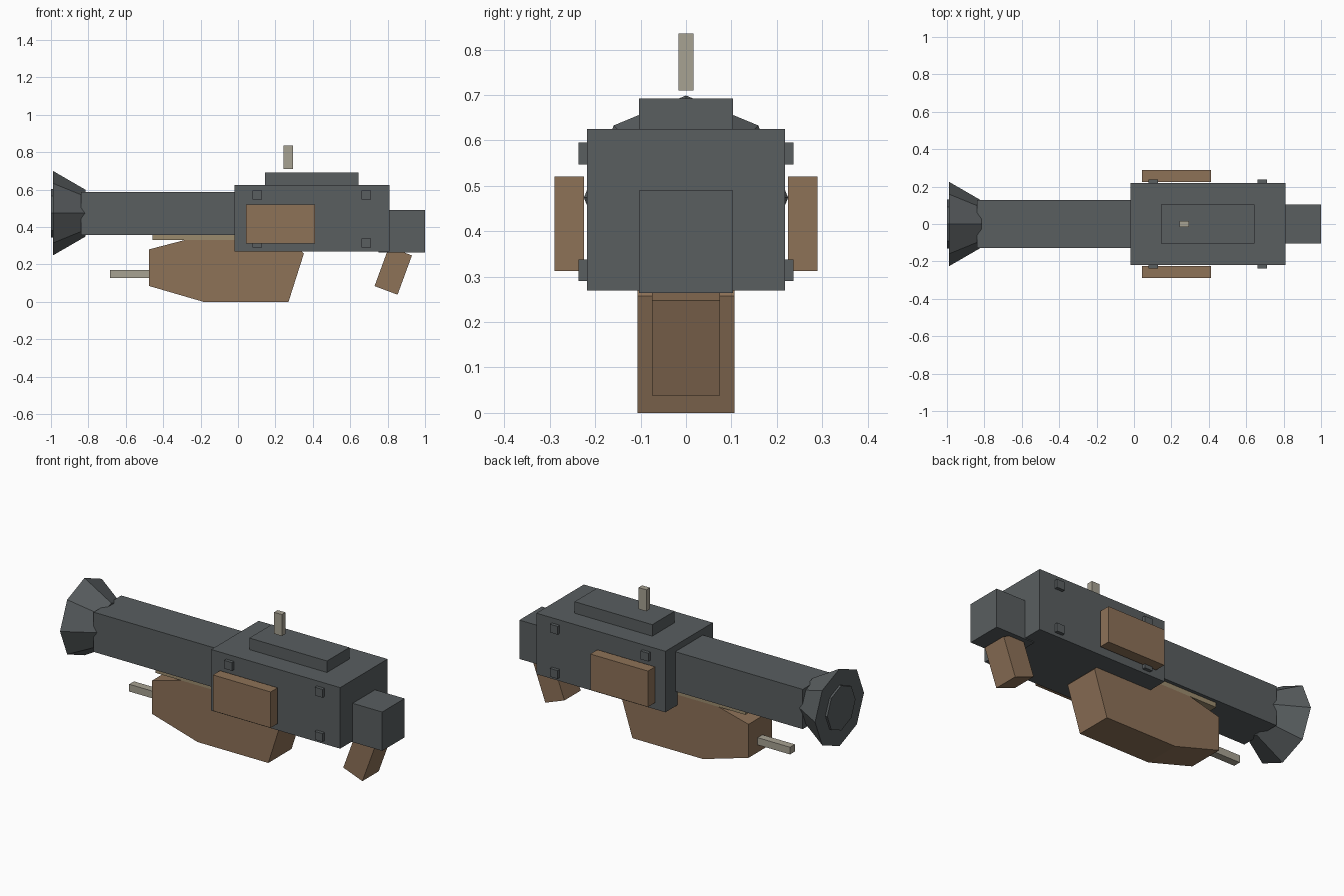
import bpy, bmesh, math
from mathutils import Matrix, Vector

if "Cube" in bpy.data.objects:
    bpy.data.objects.remove(bpy.data.objects["Cube"])


def material(name, rgb):
    m = bpy.data.materials.new(name)
    m.diffuse_color = (*rgb, 1)
    m.use_nodes = True
    m.node_tree.nodes["Principled BSDF"].inputs["Base Color"].default_value = m.diffuse_color
    return m


GREY = material("gunmetal grey", (0.10, 0.112, 0.117))
BROWN = material("brown", (0.27, 0.168, 0.097))
BEIGE = material("pale beige", (0.39, 0.36, 0.29))
KHAKI = material("khaki", (0.33, 0.26, 0.155))


def finish(name, bm, mat):
    bmesh.ops.recalc_face_normals(bm, faces=bm.faces)
    me = bpy.data.meshes.new(name)
    bm.to_mesh(me)
    bm.free()
    me.materials.append(mat)
    ob = bpy.data.objects.new(name, me)
    bpy.context.collection.objects.link(ob)
    return ob


def box(name, mat, x, y, z):
    """Box from (min, max) ranges."""
    bm = bmesh.new()
    bmesh.ops.create_cube(bm, size=1)
    for v in bm.verts:
        v.co = Vector([(a + b) / 2 + c * (b - a) for (a, b), c in zip((x, y, z), v.co)])
    return finish(name, bm, mat)


def prism(name, mat, profile, half):
    """Side profile (x, z) extruded across y."""
    bm = bmesh.new()
    f = bm.faces.new([bm.verts.new((x, -half, z)) for x, z in profile])
    ext = bmesh.ops.extrude_face_region(bm, geom=[f])["geom"]
    bmesh.ops.translate(bm, vec=(0, 2 * half, 0),
                        verts=[g for g in ext if isinstance(g, bmesh.types.BMVert)])
    return finish(name, bm, mat)


def octagon(name, mat, x0, x1, r0, r1, zc):
    """Eight-sided cone along x with a corner pointing up."""
    bm = bmesh.new()
    bmesh.ops.create_cone(bm, cap_ends=True, segments=8, radius1=r0, radius2=r1, depth=x1 - x0,
                          matrix=Matrix.Translation(((x0 + x1) / 2, 0, zc)) @ Matrix.Rotation(math.pi / 2, 4, 'Y'))
    return finish(name, bm, mat)


# Main body
box("receiver", GREY, (-0.02, 0.81), (-0.218, 0.218), (0.27, 0.625))
box("rear_block", GREY, (0.75, 1.0), (-0.103, 0.103), (0.264, 0.49))
box("top_plate", GREY, (0.145, 0.645), (-0.103, 0.103), (0.62, 0.692))
box("sight_post", BEIGE, (0.244, 0.294), (-0.0165, 0.0165), (0.71, 0.835))

# Barrel and flared muzzle
box("barrel", GREY, (-0.84, 0.0), (-0.127, 0.127), (0.357, 0.588))
octagon("muzzle_flare", GREY, -0.988, -0.815, 0.225, 0.125, 0.474)
octagon("muzzle_cap", GREY, -1.0, -0.97, 0.13, 0.13, 0.474)

# Underslung wooden body, strip, rod and grip
prism("lower_body", BROWN, [(-0.477, 0.28), (-0.477, 0.085), (-0.185, 0), (0.27, 0),
                            (0.352, 0.257), (0.28, 0.33), (-0.285, 0.33)], 0.107)
box("under_strip", KHAKI, (-0.457, 0.1), (-0.107, 0.107), (0.33, 0.358))
box("front_rod", BEIGE, (-0.685, -0.46), (-0.022, 0.022), (0.128, 0.17))
prism("rear_grip", BROWN, [(0.73, 0.084), (0.853, 0.038), (0.93, 0.248), (0.807, 0.294)], 0.075)

# Side panels and bolts, mirrored on both sides
for s, side in ((-1, "front"), (1, "back")):
    box(f"side_panel_{side}", BROWN, (0.042, 0.413), sorted((s * 0.225, s * 0.29)), (0.312, 0.521))
    for i, x in enumerate((0.077, 0.66)):
        for j, z in enumerate((0.29, 0.547)):
            box(f"bolt_{side}_{i}_{j}", GREY, (x, x + 0.05), sorted((s * 0.21, s * 0.237)), (z, z + 0.048))
